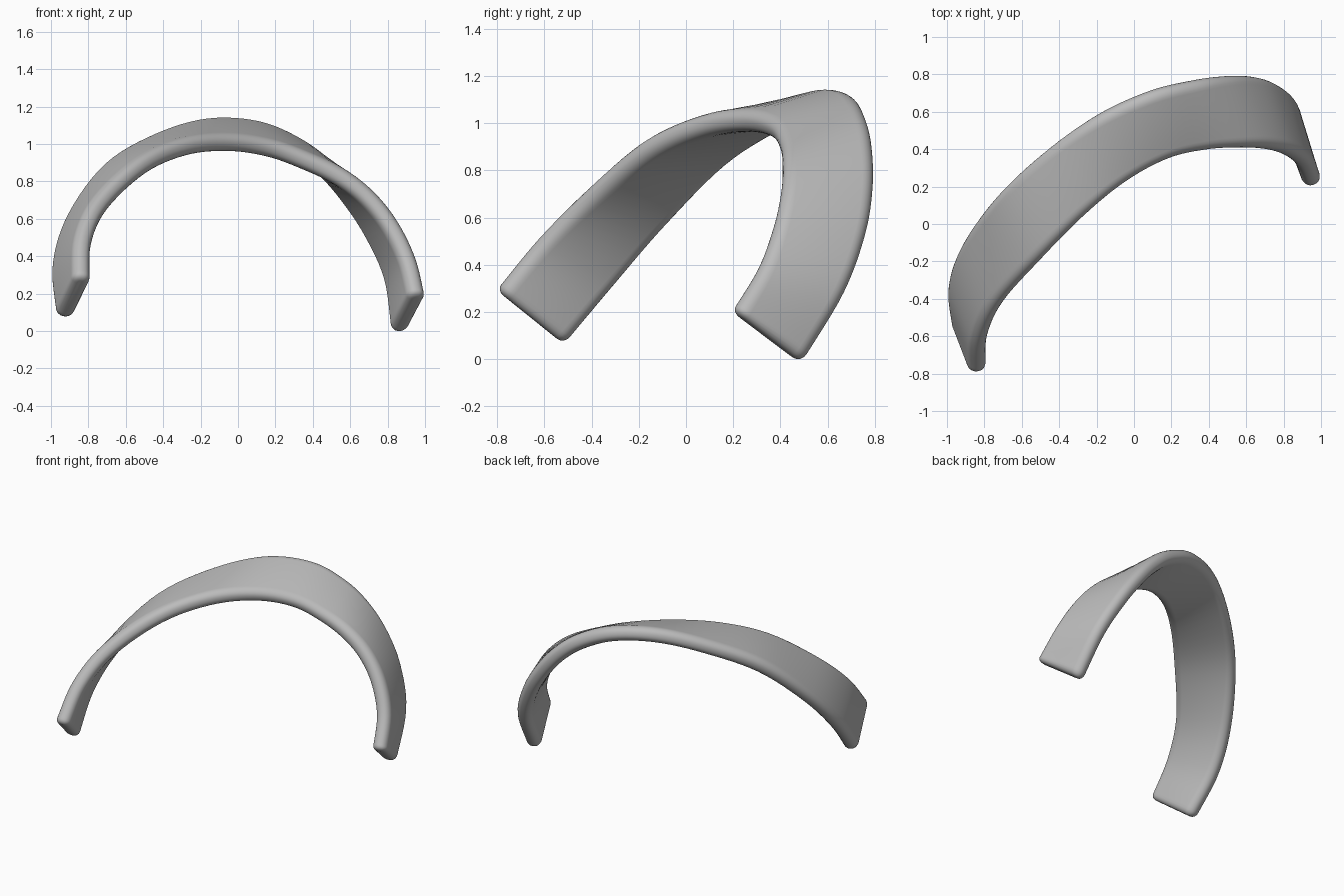
import bpy
import bmesh
import math
from mathutils import Vector

cube = bpy.data.objects.get("Cube")
if cube:
    bpy.data.objects.remove(cube, do_unlink=True)

# Guide curves: the front and back edges of the twisted band
FRONT = [(-.83, -.8, .29), (-.815, -.62, .505), (-.72, -.425, .695), (-.5, -.185, .89),
         (-.27, .045, .985), (-.04, .235, 1), (.18, .355, .965), (.38, .4, .895),
         (.56, .41, .815), (.705, .405, .71), (.825, .375, .565), (.915, .31, .385),
         (.965, .2, .2)]
BACK = [(-.935, -.52, .065), (-.96, -.3, .33), (-.885, -.08, .59), (-.705, .17, .85),
        (-.45, .405, 1.01), (-.18, .59, 1.1), (.09, .71, 1.09), (.31, .765, .995),
        (.46, .788, .87), (.59, .788, .71), (.71, .755, .52), (.815, .665, .28),
        (.855, .485, -.015)]
THICKNESS = 0.1
EDGE_RADIUS = 0.055
END_RADIUS = 0.035
STEPS = 6
LAST = len(FRONT) - 1


def spline(points, t):
    """Smooth curve through the points, with t counted in points."""
    pts = [Vector(p) for p in points]
    pts = [pts[0] * 2 - pts[1]] + pts + [pts[-1] * 2 - pts[-2]]
    i = min(int(t), LAST - 1)
    u = t - i
    a, b, c, d = pts[i:i + 4]
    return b + (c - a) * (u / 2) + (a * 2 - b * 5 + c * 4 - d) * (u * u / 2) \
        + (b * 3 - a - c * 3 + d) * (u ** 3 / 2)


def middle(t):
    return (spline(FRONT, t) + spline(BACK, t)) / 2


def section(t, inset):
    """Band cross-section at t with softly rounded edges, shrunk by inset."""
    across = spline(BACK, t) - spline(FRONT, t)
    half_width = across.length / 2 - inset
    across.normalize()
    low, high = max(t - .05, 0), min(t + .05, LAST)
    normal = (middle(high) - middle(low)).cross(across).normalized()
    half_thick = THICKNESS / 2 - inset
    rx, ry = EDGE_RADIUS - inset, half_thick * .9
    ring = []
    for corner, (sx, sy) in enumerate([(1, 1), (-1, 1), (-1, -1), (1, -1)]):
        for k in range(7):
            angle = (corner + k / 6) * math.pi / 2
            x = sx * (half_width - rx) + rx * math.cos(angle)
            y = sy * (half_thick - ry) + ry * math.sin(angle)
            ring.append(middle(t) + across * x + normal * y)
    return ring


# Stations along the band, with rounded ends
first_gap = (middle(1) - middle(0)).length
last_gap = (middle(LAST) - middle(LAST - 1)).length
arc = [k * math.pi / 8 for k in range(5)]
stations = [(END_RADIUS * (1 - math.sin(a)), END_RADIUS * (1 - math.cos(a))) for a in arc]
rings = [section(inner / first_gap, inset) for inset, inner in stations]
rings += [section(i / STEPS, 0) for i in range(1, LAST * STEPS)]
rings += [section(LAST - inner / last_gap, inset) for inset, inner in reversed(stations)]

# Skin the sections into one closed band
bm = bmesh.new()
loops = [[bm.verts.new(p) for p in ring] for ring in rings]
for one, two in zip(loops, loops[1:]):
    for j in range(len(one)):
        k = (j + 1) % len(one)
        bm.faces.new((one[j], one[k], two[k], two[j]))
bm.faces.new(loops[0])
bm.faces.new(loops[-1])
bmesh.ops.recalc_face_normals(bm, faces=bm.faces)
mesh = bpy.data.meshes.new("curved_band")
bm.to_mesh(mesh)
bm.free()
band = bpy.data.objects.new("curved_band", mesh)
bpy.context.collection.objects.link(band)

# Plain grey material
grey = bpy.data.materials.new("plain_grey")
grey.use_nodes = True
colour = (.5, .5, .5, 1)
grey.diffuse_color = colour
for node in grey.node_tree.nodes:
    if node.type == 'BSDF_PRINCIPLED':
        node.inputs["Base Color"].default_value = colour
mesh.materials.append(grey)

# Smooth shading
bpy.ops.object.select_all(action='DESELECT')
band.select_set(True)
bpy.context.view_layer.objects.active = band
bpy.ops.object.shade_smooth_by_angle(angle=math.radians(40))
